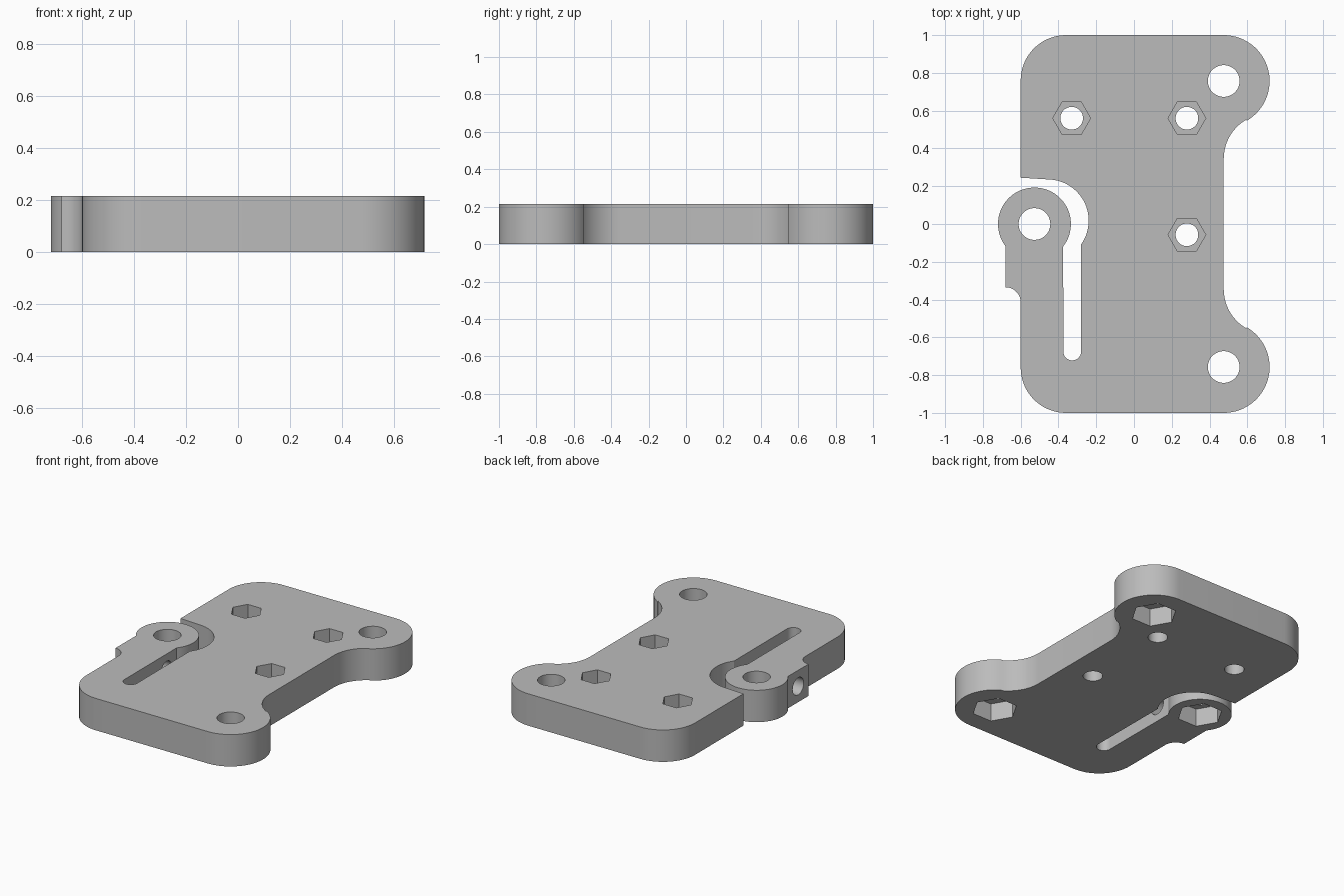
import bpy, bmesh, math
from mathutils import Matrix, Vector

cube = bpy.data.objects.get("Cube")
if cube:
    bpy.data.objects.remove(cube, do_unlink=True)

THICK = 0.215

grey = bpy.data.materials.new("plain_grey")
grey.use_nodes = True
colour = (0.5, 0.5, 0.5, 1)
grey.diffuse_color = colour
grey.node_tree.nodes["Principled BSDF"].inputs["Base Color"].default_value = colour


def arc(cx, cy, r, a0, a1):
    """Points on an arc, angles in degrees."""
    n = max(6, int(abs(a1 - a0) / 5))
    angles = [math.radians(a0 + (a1 - a0) * i / n) for i in range(n + 1)]
    return [(cx + r * math.cos(a), cy + r * math.sin(a)) for a in angles]


def add_object(name, bm):
    bmesh.ops.recalc_face_normals(bm, faces=bm.faces)
    mesh = bpy.data.meshes.new(name)
    bm.to_mesh(mesh)
    bm.free()
    mesh.materials.append(grey)
    obj = bpy.data.objects.new(name, mesh)
    bpy.context.collection.objects.link(obj)
    return obj


def prism(name, points, height):
    bm = bmesh.new()
    face = bm.faces.new([bm.verts.new((x, y, 0)) for x, y in points])
    top = bmesh.ops.extrude_face_region(bm, geom=[face])["geom"]
    verts = [v for v in top if isinstance(v, bmesh.types.BMVert)]
    bmesh.ops.translate(bm, verts=verts, vec=(0, 0, height))
    return add_object(name, bm)


def cut(target, name, centre, radius, depth, sides=48, matrix=Matrix()):
    """Drill a round or six-sided hole with a hidden cutter."""
    bm = bmesh.new()
    spin = Matrix.Rotation(math.radians(90), 4, "Z")
    bmesh.ops.create_cone(bm, cap_ends=True, segments=sides, radius1=radius,
                          radius2=radius, depth=depth,
                          matrix=Matrix.Translation(centre) @ matrix @ spin)
    cutter = add_object(name, bm)
    cutter.hide_render = True
    mod = target.modifiers.new(name, "BOOLEAN")
    mod.operation = "DIFFERENCE"
    mod.solver = "EXACT"
    mod.object = cutter
    bpy.context.view_layer.objects.active = target
    bpy.ops.object.modifier_apply(modifier=mod.name)
    bpy.data.objects.remove(cutter, do_unlink=True)


# Plate outline: right-hand lugs are mirrored front to back
lug = arc(0.475, -0.757, 0.243, -90, 59.7) + arc(0.715, -0.345, 0.24, 239.7, 180)
outline = arc(-0.36, -0.76, 0.24, 180, 270) + lug
outline += [(x, -y) for x, y in reversed(lug)]
outline += arc(-0.36, 0.76, 0.24, 90, 180)
# Gap around the hinge boss, then the long slot
outline += [(-0.6, 0.245)]
outline += arc(-0.458, 0.018, 0.218, 85, -36)
outline += arc(-0.327, -0.675, 0.047, 0, -180)
# Hinge boss, side flat and its small notch
outline += arc(-0.527, 0, 0.193, -38, 218)
outline += arc(-0.68, -0.415, 0.08, 90, 0)
plate = prism("mounting_plate", outline, THICK)

# Large bolt holes with hex pockets underneath
for x, y in ((0.475, 0.757), (0.475, -0.757), (-0.527, 0)):
    cut(plate, "bolt_hole", (x, y, THICK / 2), 0.084, 1)
    cut(plate, "lower_pocket", (x, y, 0), 0.14, 0.24, 6)

# Small screw holes with hex pockets on top
for x, y in ((-0.33, 0.56), (0.28, 0.56), (0.28, -0.057)):
    cut(plate, "screw_hole", (x, y, THICK / 2), 0.06, 1)
    cut(plate, "upper_pocket", (x, y, THICK), 0.1, 0.2, 6)

# Cross hole from the side flat into the slot
cut(plate, "cross_hole", (-0.53, -0.225, THICK / 2), 0.058, 0.4,
    matrix=Matrix.Rotation(math.radians(90), 4, "Y"))

# Smooth curved walls, sharp edges
bpy.ops.object.select_all(action="DESELECT")
plate.select_set(True)
bpy.context.view_layer.objects.active = plate
bpy.ops.object.shade_smooth_by_angle(angle=math.radians(30))
